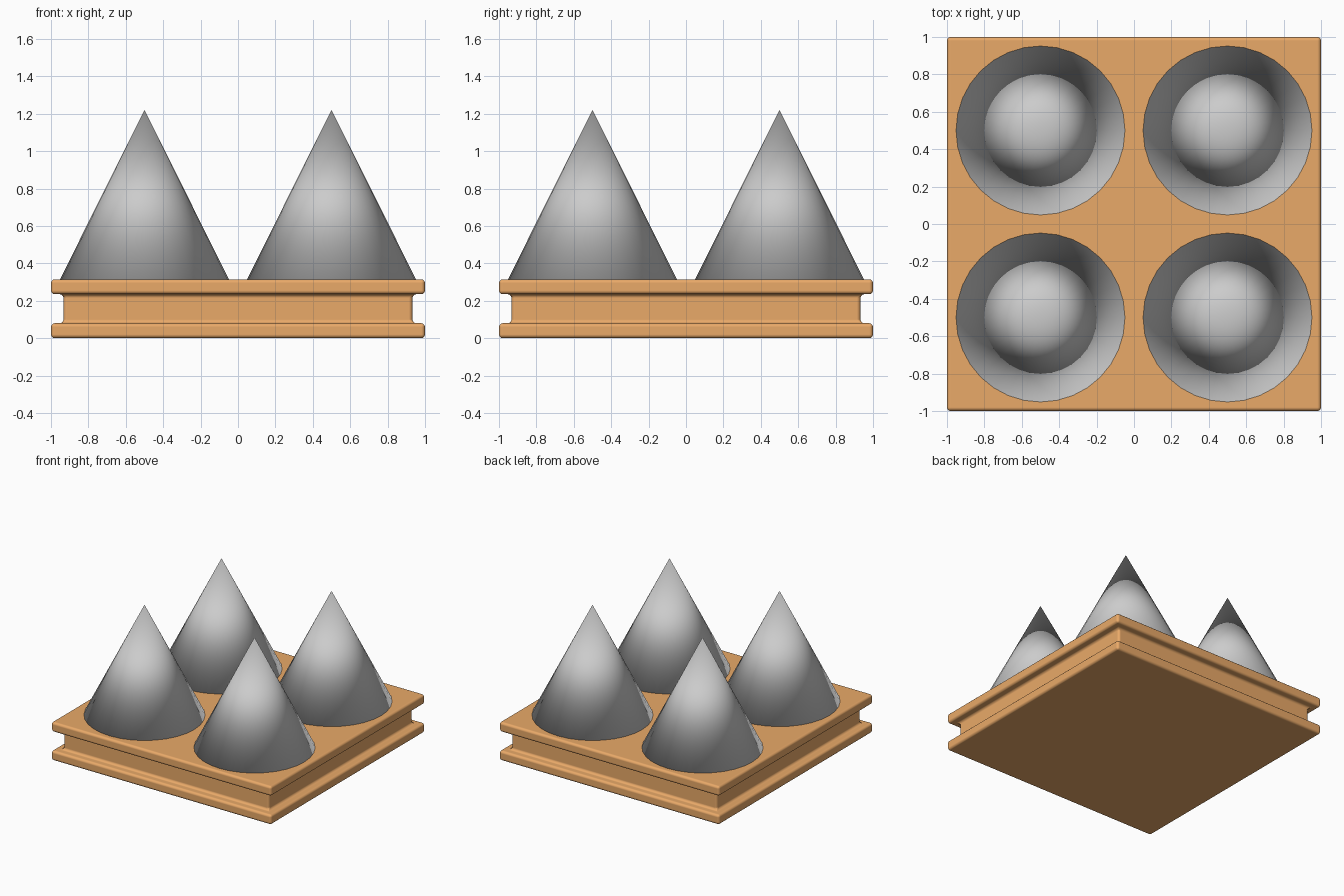
import bpy, bmesh

if "Cube" in bpy.data.objects:
    bpy.data.objects.remove(bpy.data.objects["Cube"])


def material(name, rgb):
    m = bpy.data.materials.new(name)
    m.diffuse_color = (*rgb, 1)
    m.use_nodes = True
    m.node_tree.nodes["Principled BSDF"].inputs["Base Color"].default_value = m.diffuse_color
    return m


def add_object(name, bm, mat):
    bmesh.ops.recalc_face_normals(bm, faces=bm.faces[:])
    for f in bm.faces:
        f.smooth = True
    me = bpy.data.meshes.new(name)
    bm.to_mesh(me)
    bm.free()
    me.materials.append(mat)
    ob = bpy.data.objects.new(name, me)
    bpy.context.collection.objects.link(ob)
    return ob


orange = material("orange", (0.82, 0.40, 0.14))
light_grey = material("light_grey", (0.8, 0.8, 0.8))
dark_grey = material("dark_grey", (0.6, 0.6, 0.6))

# Square base: stacked square loops make a plate with a groove round its side
profile = [(1, 0), (1, 0.08), (0.933, 0.08), (0.933, 0.235), (1, 0.235), (1, 0.315)]
bm = bmesh.new()
loops = [[bm.verts.new((sx * r, sy * r, z))
          for sx, sy in ((-1, -1), (1, -1), (1, 1), (-1, 1))] for r, z in profile]
for a, b in zip(loops, loops[1:]):
    for i in range(4):
        j = (i + 1) % 4
        bm.faces.new((a[i], a[j], b[j], b[i]))
bm.faces.new(loops[0][::-1])
bm.faces.new(loops[-1])
base = add_object("grooved_base", bm, orange)
bevel = base.modifiers.new("rounded_edges", "BEVEL")
bevel.width = 0.02
bevel.segments = 3
bevel.limit_method = "ANGLE"
bevel.harden_normals = True

# Four cones, smooth all over: light pair in front, dark pair behind
BOTTOM, APEX, RADIUS = 0.312, 1.22, 0.453
for row, y, mat in (("front", -0.5, light_grey), ("back", 0.5, dark_grey)):
    for side, x in (("left", -0.5), ("right", 0.5)):
        bm = bmesh.new()
        bmesh.ops.create_cone(bm, cap_ends=True, segments=32, radius1=RADIUS,
                              radius2=0, depth=APEX - BOTTOM)
        bmesh.ops.remove_doubles(bm, verts=bm.verts[:], dist=1e-5)
        cone = add_object(f"{row}_{side}_cone", bm, mat)
        cone.location = (x, y, (APEX + BOTTOM) / 2)
